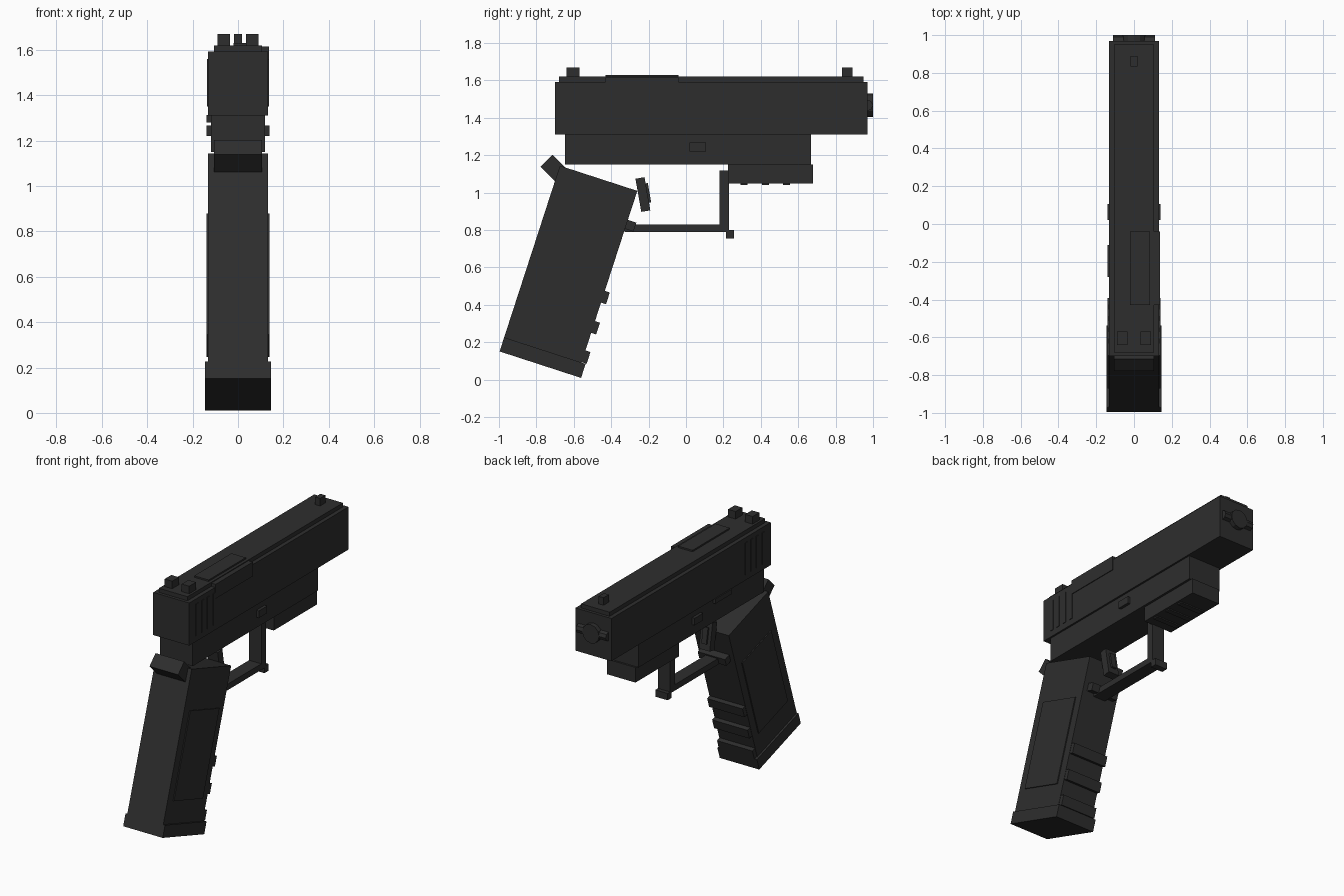
import bpy, math
from mathutils import Matrix, Vector

if "Cube" in bpy.data.objects:
    bpy.data.objects.remove(bpy.data.objects["Cube"])

black = bpy.data.materials.new("matte black")
black.diffuse_color = (0.027, 0.027, 0.027, 1)
black.use_nodes = True
black.node_tree.nodes["Principled BSDF"].inputs["Base Color"].default_value = black.diffuse_color


def finish(obj, name):
    obj.name = name
    obj.data.name = name
    obj.data.materials.append(black)
    return obj


def block(name, x, y, z, tilt=0):
    """Box from (min, max) ranges, tilted in degrees about X through its centre."""
    bpy.ops.mesh.primitive_cube_add(size=1)
    obj = bpy.context.object
    ranges = (x, y, z)
    centre = Vector([(a + b) / 2 for a, b in ranges])
    size = [b - a for a, b in ranges]
    obj.data.transform(Matrix.Translation(centre)
                       @ Matrix.Rotation(math.radians(tilt), 4, 'X')
                       @ Matrix.Diagonal((*size, 1)))
    return finish(obj, name)


def rod(name, radius, length, centre, axis, sides):
    bpy.ops.mesh.primitive_cylinder_add(vertices=sides, radius=radius, depth=length)
    obj = bpy.context.object
    obj.data.transform(Matrix.Translation(centre) @ Matrix.Rotation(math.pi / 2, 4, axis))
    return finish(obj, name)


def wide(w):
    return (-w, w)


# Upper slide with raised top strip
block("slide", wide(0.132), (-0.70, 0.97), (1.31, 1.593))
block("slide_top", wide(0.105), (-0.68, 0.95), (1.58, 1.62))

# Ejection port cover: top plate and side plate
block("port_top", (-0.02, 0.085), (-0.43, -0.04), (1.60, 1.63))
block("port_side", (0.08, 0.137), (-0.43, -0.04), (1.52, 1.615))

# Rear serrations
for i in range(4):
    y = -0.62 + 0.06 * i
    for side in (-1, 1):
        xs = sorted((side * 0.12, side * 0.136))
        block("serration", xs, (y - 0.0125, y + 0.0125), (1.35, 1.56))

# Sights
for side in (-1, 1):
    block("rear_sight", sorted((side * 0.035, side * 0.09)), (-0.64, -0.57), (1.61, 1.67))
block("front_sight", wide(0.018), (0.835, 0.89), (1.61, 1.67))

# Muzzle end and cross bar
rod("muzzle", 0.062, 0.15, (0, 0.925, 1.467), 'X', 12)
rod("muzzle_bar", 0.03, 0.22, (0, 0.97, 1.467), 'Y', 8)

# Lower frame, buttons and accessory rail
block("frame", wide(0.12), (-0.647, 0.668), (1.15, 1.31))
block("frame_pin", wide(0.139), (0.02, 0.107), (1.22, 1.267))
block("slide_catch", (-0.139, -0.11), (-0.28, -0.11), (1.28, 1.312))
block("rail", wide(0.105), (0.225, 0.68), (1.05, 1.15))
for y in (0.31, 0.425, 0.537):
    block("rail_tooth", wide(0.09), (y - 0.018, y + 0.018), (1.042, 1.06))

# Trigger guard
block("guard_bar", wide(0.045), (-0.33, 0.23), (0.79, 0.83))
block("guard_post", wide(0.045), (0.18, 0.23), (0.79, 1.118))
block("guard_lip", wide(0.045), (0.214, 0.257), (0.755, 0.80))
block("guard_joint", wide(0.10), (-0.33, -0.272), (0.80, 0.85), -18)

# Trigger
block("trigger", wide(0.04), (-0.255, -0.206), (0.90, 1.08), 10)
block("trigger_blade", wide(0.018), (-0.222, -0.195), (0.945, 1.05), 10)

# Rear tang
block("rear_tang", wide(0.105), (-0.765, -0.635), (1.08, 1.17), -45)

# Raked grip: a runs forward from its top back corner, b runs down
RAKE = math.radians(18)
FORWARD = Vector((math.cos(RAKE), -math.sin(RAKE)))
DOWN = Vector((-math.sin(RAKE), -math.cos(RAKE)))


def grip_block(name, half, a, b):
    c = Vector((-0.674, 1.144)) + FORWARD * (sum(a) / 2) + DOWN * (sum(b) / 2)
    ha, hb = (a[1] - a[0]) / 2, (b[1] - b[0]) / 2
    block(name, wide(half), (c.x - ha, c.x + ha), (c.y - hb, c.y + hb), -18)


grip_block("grip", 0.132, (0, 0.435), (0, 1.0))
grip_block("grip_panel", 0.139, (0.06, 0.38), (0.26, 0.82))
grip_block("grip_base", 0.145, (0, 0.458), (0.965, 1.044))
for b in (0.595, 0.765, 0.93):
    grip_block("finger_ridge", 0.13, (0.40, 0.463), (b - 0.033, b + 0.033))
